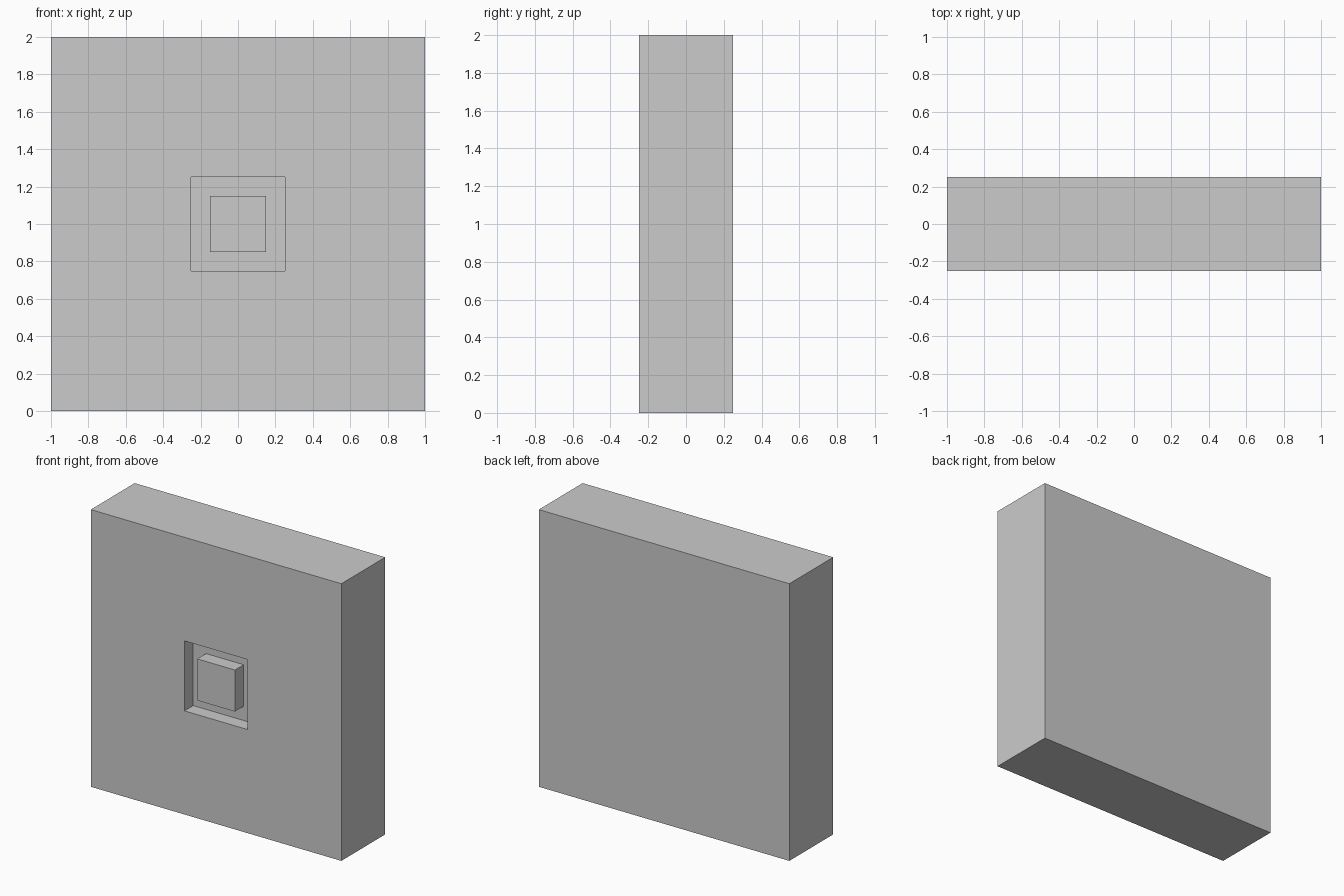
import bpy

if "Cube" in bpy.data.objects:
    bpy.data.objects.remove(bpy.data.objects["Cube"])


def box(name, size, centre):
    bpy.ops.mesh.primitive_cube_add(size=1, location=centre)
    ob = bpy.context.object
    ob.name = name
    ob.scale = size
    bpy.ops.object.transform_apply(location=False, rotation=False, scale=True)
    return ob


# Cutter for the square recess, 0.1 deep in the front face
cutter = box("recess_cutter", (0.505, 0.2, 0.505), (0, -0.25, 1))

# Main slab with the recess cut in
slab = box("wall_slab", (2, 0.5, 2), (0, 0, 1))
mod = slab.modifiers.new("recess", 'BOOLEAN')
mod.operation = 'DIFFERENCE'
mod.solver = 'EXACT'
mod.object = cutter
bpy.ops.object.modifier_apply(modifier=mod.name)
bpy.data.objects.remove(cutter, do_unlink=True)

# Button standing on the recess floor, flush with the front
box("button", (0.3, 0.1, 0.3), (0, -0.2, 1))
